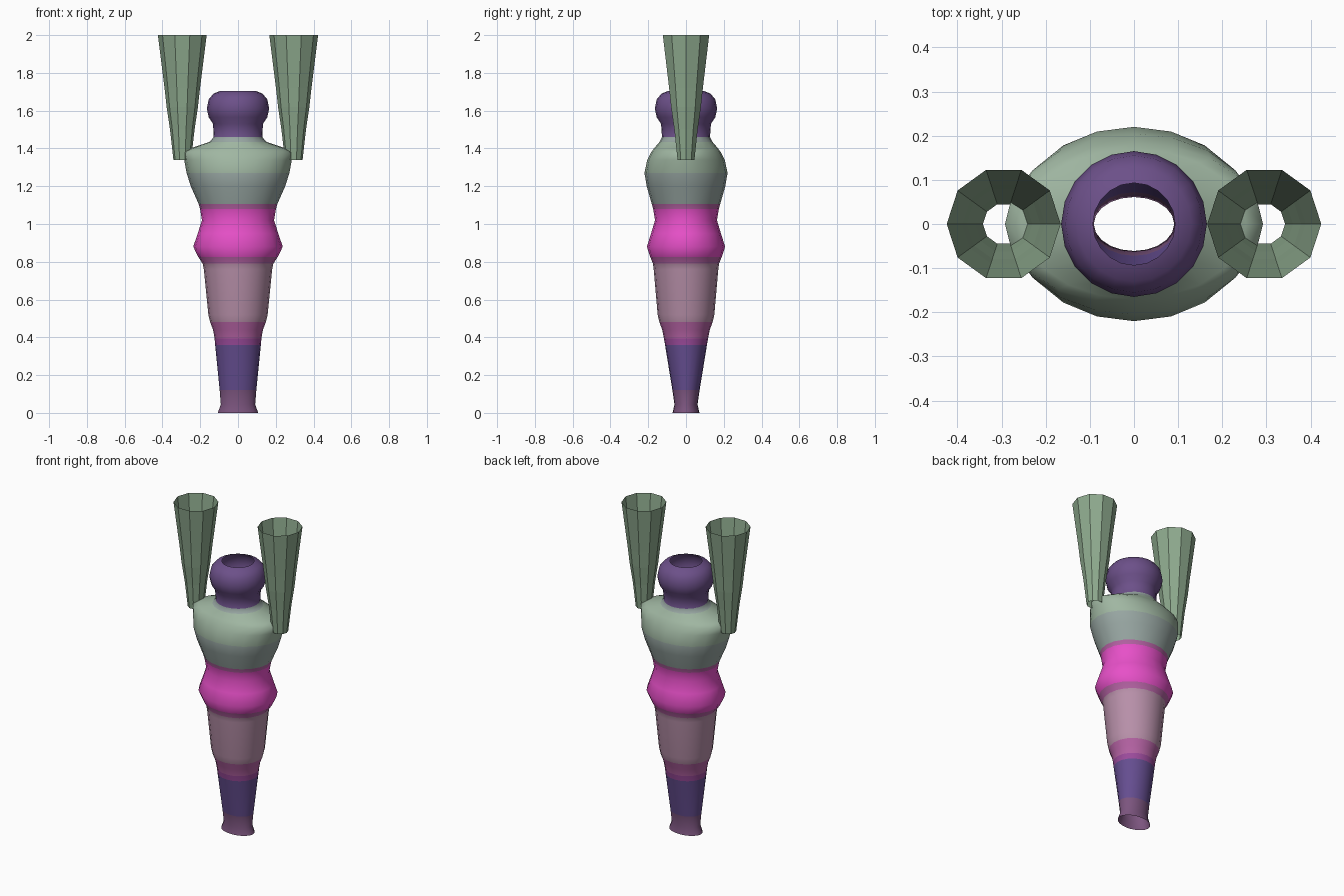
import bpy, bmesh
from math import cos, sin, pi

if "Cube" in bpy.data.objects:
    bpy.data.objects.remove(bpy.data.objects["Cube"])

COLOURS = {
    "mauve": (0.20, 0.09, 0.21),
    "purple": (0.13, 0.075, 0.28),
    "plum": (0.33, 0.07, 0.33),
    "orchid": (0.45, 0.12, 0.36),
    "pink_grey": (0.48, 0.28, 0.40),
    "magenta": (0.80, 0.08, 0.58),
    "sage_grey": (0.31, 0.38, 0.36),
    "sage": (0.35, 0.47, 0.36),
    "arm_green": (0.27, 0.40, 0.27),
    "violet": (0.15, 0.08, 0.25),
}
MATS = {}
for name, rgb in COLOURS.items():
    MATS[name] = bpy.data.materials.new(name)
    MATS[name].diffuse_color = (*rgb, 1)


def tube(name, rings, sides, cx=0.0):
    """Open tube through (z, half width, half depth, colour of the band above)."""
    bm = bmesh.new()
    mesh = bpy.data.meshes.new(name)
    used = list(dict.fromkeys(r[3] for r in rings))
    for c in used:
        mesh.materials.append(MATS[c])
    prev = band = None
    for z, rx, ry, colour in rings:
        row = [bm.verts.new((cx + rx * cos(2 * pi * i / sides),
                             ry * sin(2 * pi * i / sides), z)) for i in range(sides)]
        if prev:
            for i in range(sides):
                j = (i + 1) % sides
                f = bm.faces.new((prev[i], prev[j], row[j], row[i]))
                f.material_index = used.index(band)
        prev, band = row, colour
    bm.to_mesh(mesh)
    bm.free()
    ob = bpy.data.objects.new(name, mesh)
    bpy.context.collection.objects.link(ob)
    return ob


# Body: legs, hips, torso, neck and head in one smooth elliptical tube
body = tube("body", [
    (0.00, 0.107, 0.071, "mauve"),
    (0.045, 0.091, 0.061, "mauve"),
    (0.12, 0.097, 0.072, "purple"),
    (0.36, 0.121, 0.111, "plum"),
    (0.395, 0.124, 0.117, "orchid"),
    (0.44, 0.132, 0.126, "orchid"),
    (0.48, 0.147, 0.141, "pink_grey"),
    (0.52, 0.157, 0.150, "pink_grey"),
    (0.76, 0.181, 0.171, "pink_grey"),
    (0.79, 0.187, 0.175, "orchid"),
    (0.825, 0.210, 0.189, "magenta"),
    (0.88, 0.237, 0.207, "magenta"),
    (0.95, 0.213, 0.185, "magenta"),
    (1.02, 0.191, 0.164, "magenta"),
    (1.08, 0.201, 0.174, "orchid"),
    (1.105, 0.208, 0.181, "sage_grey"),
    (1.20, 0.250, 0.208, "sage_grey"),
    (1.27, 0.272, 0.220, "sage"),
    (1.34, 0.285, 0.205, "sage"),
    (1.38, 0.292, 0.184, "sage"),
    (1.40, 0.254, 0.170, "sage"),
    (1.435, 0.150, 0.140, "sage_grey"),
    (1.46, 0.129, 0.127, "violet"),
    (1.53, 0.132, 0.132, "violet"),
    (1.565, 0.155, 0.155, "violet"),
    (1.61, 0.165, 0.165, "violet"),
    (1.66, 0.155, 0.155, "violet"),
    (1.69, 0.130, 0.130, "violet"),
    (1.705, 0.093, 0.093, "violet"),
], 20)
for p in body.data.polygons:
    p.use_smooth = True

# Raised arms: open faceted cones widening upward
arm_rings = [(1.34, 0.047), (1.50, 0.065), (1.62, 0.083), (1.72, 0.094), (2.0, 0.129)]
for side, cx in (("left", 0.295), ("right", -0.295)):
    tube(side + "_arm", [(z, r, r, "arm_green") for z, r in arm_rings], 10, cx)

for m in bpy.data.materials:
    if m.users and not m.is_grease_pencil:
        m.use_nodes = True
        m.node_tree.nodes["Principled BSDF"].inputs["Base Color"].default_value = m.diffuse_color
